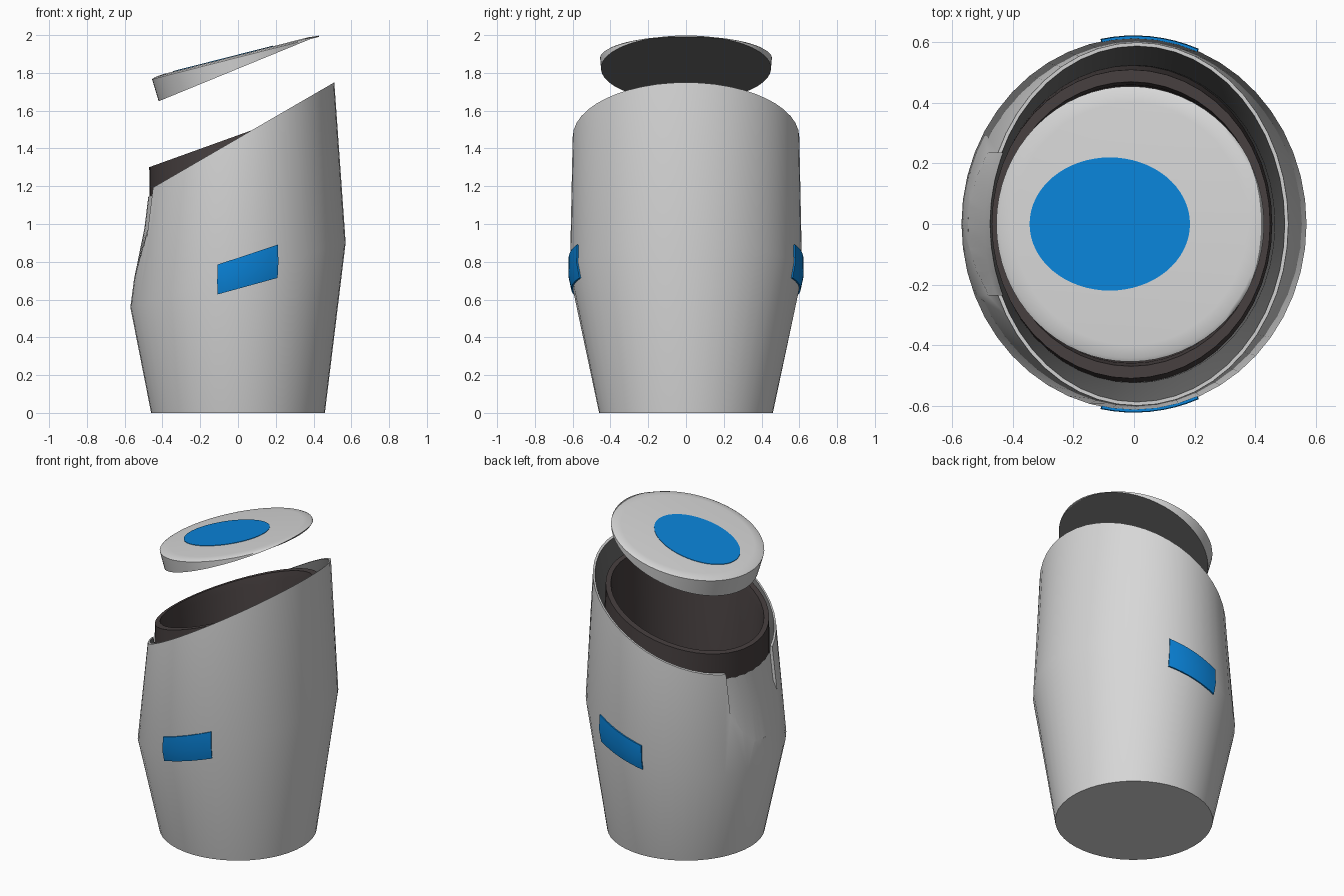
import bpy, bmesh, math
from mathutils import Vector

if "Cube" in bpy.data.objects:
    bpy.data.objects.remove(bpy.data.objects["Cube"])


def material(name, rgb):
    m = bpy.data.materials.new(name)
    m.diffuse_color = (*rgb, 1)
    m.use_nodes = True
    m.node_tree.nodes["Principled BSDF"].inputs["Base Color"].default_value = m.diffuse_color
    return m


LIGHT = material("light_grey", (0.68, 0.68, 0.68))
DARK = material("dark_grey", (0.15, 0.15, 0.15))
BROWN = material("dark_brown", (0.062, 0.05, 0.05))
BLUE = material("blue", (0.003, 0.23, 0.70))


def ring(cx, rx, ry, z, slope=0.0, n=48):
    """Elliptical ring lying on a plane tilted along x (z is the height at x = 0)."""
    pts = []
    for i in range(n):
        a = 2 * math.pi * i / n
        x = cx + rx * math.cos(a)
        pts.append(Vector((x, ry * math.sin(a), z + slope * x)))
    return pts


def loft(name, rings, mats, bands=None, cap_start=True, cap_end=True,
         closed=True, smooth=35):
    """Skin consecutive rings; bands gives the material index of each strip and both caps."""
    bm = bmesh.new()
    rows = [[bm.verts.new(p) for p in r] for r in rings]
    n = len(rows[0])
    bands = bands or [0] * (len(rows) + 1)
    for k in range(len(rows) - 1):
        for i in range(n if closed else n - 1):
            j = (i + 1) % n
            f = bm.faces.new((rows[k][i], rows[k][j], rows[k + 1][j], rows[k + 1][i]))
            f.material_index = bands[k + 1]
    if cap_start:
        bm.faces.new(rows[0][::-1]).material_index = bands[0]
    if cap_end:
        bm.faces.new(rows[-1]).material_index = bands[-1]
    if cap_start and cap_end:
        bmesh.ops.recalc_face_normals(bm, faces=bm.faces)
    me = bpy.data.meshes.new(name)
    bm.to_mesh(me)
    bm.free()
    for m in mats:
        me.materials.append(m)
    ob = bpy.data.objects.new(name, me)
    bpy.context.collection.objects.link(ob)
    if smooth:
        shade(ob, smooth)
    return ob


def activate(ob):
    bpy.ops.object.select_all(action='DESELECT')
    ob.select_set(True)
    bpy.context.view_layer.objects.active = ob


def shade(ob, angle):
    activate(ob)
    bpy.ops.object.shade_smooth_by_angle(angle=math.radians(angle))


# Outer shell: round foot, tilted widest ridge, steeply tilted rim, inner wall
base = (0, 0.46, 0.46, 0, 0)
ridge = (0, 0.57, 0.615, 0.73, 0.30)
rim = (0.01, 0.50, 0.60, 1.454, 0.58)
shell = loft("outer_shell", [
    ring(*base), ring(*ridge), ring(*rim),
    ring(0.01, 0.488, 0.588, 1.454, 0.58),
    ring(0.0, 0.465, 0.525, 1.22, 0.50),
    ring(0.0, 0.43, 0.43, 0.05)],
    [LIGHT, DARK], [0, 0, 0, 0, 1, 1, 1], smooth=None)

# Recess cut below the low side of the rim, following the shell curve
sections = []
for i in range(13):
    t = -1 + i / 6
    y = 0.235 * t
    dx = 0.5 * (1 - math.sqrt(1 - (y / 0.6) ** 2))
    zb = 0.72 + 0.16 * abs(t) ** 3
    sections.append([Vector((x, y, z)) for x, z in (
        (-0.8, zb - 0.03), (-0.548 + dx, zb), (-0.495 + dx, 0.98),
        (-0.472 + dx, 1.17), (-0.472 + dx, 1.6), (-0.8, 1.6))])
cutter = loft("recess_cutter", sections, [LIGHT], smooth=None)
cutter.hide_render = True
mod = shell.modifiers.new("recess", 'BOOLEAN')
mod.operation = 'DIFFERENCE'
mod.solver = 'EXACT'
mod.object = cutter
activate(shell)
bpy.ops.object.modifier_apply(modifier=mod.name)
bpy.data.objects.remove(cutter)
shade(shell, 30)

# Inner liner: collar with a flat tilted lip and a deep cup
loft("inner_liner", [
    ring(-0.005, 0.462, 0.525, 1.18, 0.45),
    ring(-0.01, 0.46, 0.51, 1.47, 0.36),
    ring(-0.01, 0.435, 0.47, 1.47, 0.36),
    ring(-0.01, 0.43, 0.46, 1.42, 0.36),
    ring(0, 0.38, 0.38, 0.08)],
    [BROWN], cap_start=False)

# Floating wedge lid with softened top edge and dark underside
loft("lid", [
    ring(0.005, 0.425, 0.45, 1.822, 0.41, 64),
    ring(-0.0125, 0.4425, 0.455, 1.882, 0.254, 64),
    ring(-0.0125, 0.43, 0.443, 1.889, 0.254, 64),
    ring(-0.0125, 0.385, 0.40, 1.894, 0.254, 64)],
    [LIGHT, DARK], [1, 0, 0, 0, 0], smooth=60)

# Blue oval plate on the lid
loft("lid_oval", [
    ring(-0.08, 0.265, 0.22, 1.892, 0.254, 64),
    ring(-0.08, 0.265, 0.22, 1.897, 0.254, 64)], [BLUE])


# Blue side plates wrapped over the ridge
def on_shell(a, t, side, offset):
    """Point on the shell at angle a; t < 0 toward the foot, t > 0 toward the rim."""
    def at(r):
        x = r[0] + (r[1] + offset) * math.cos(a)
        return Vector((x, side * (r[2] + offset) * math.sin(a), r[3] + r[4] * x))
    return at(ridge).lerp(at(rim if t > 0 else base), abs(t))


for side, name in ((-1, "front_plate"), (1, "back_plate")):
    loops = []
    for i in range(9):
        a = math.radians(68.3 + (101 - 68.3) * i / 8)
        loops.append([on_shell(a, t, side, o) for t, o in (
            (-0.10, 0.008), (0, 0.008), (0.125, 0.008),
            (0.125, -0.001), (0, -0.001), (-0.10, -0.001))])
    loft(name, loops, [BLUE])
